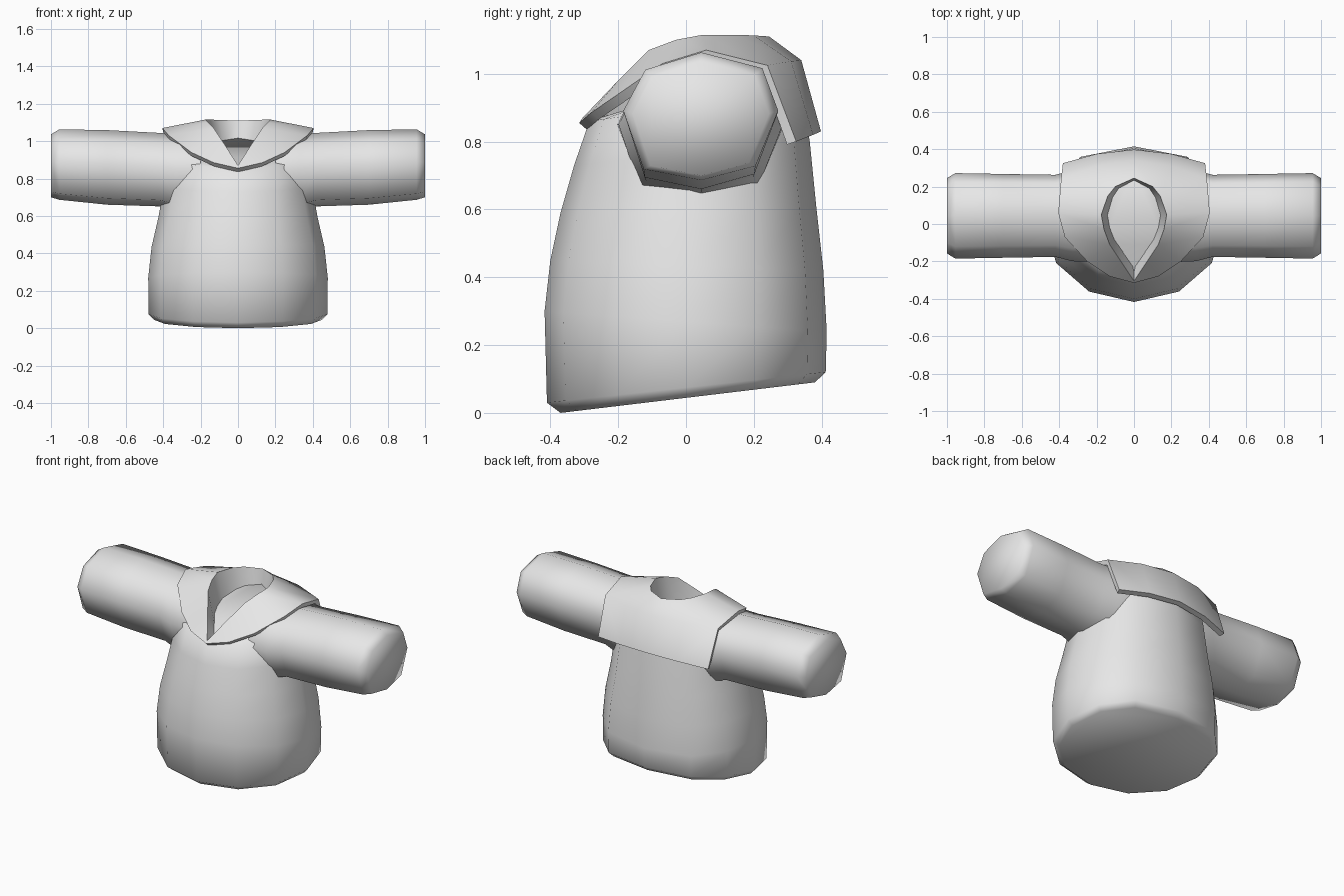
import bpy, bmesh, math

cube = bpy.data.objects.get("Cube")
if cube:
    bpy.data.objects.remove(cube, do_unlink=True)

grey = bpy.data.materials.new("cloth_grey")
grey.use_nodes = True
color = (0.8, 0.8, 0.8, 1)
grey.diffuse_color = color
grey.node_tree.nodes["Principled BSDF"].inputs["Base Color"].default_value = color


def loft(name, rings, closed=True):
    """Skin a list of point rows; closed rows become a capped tube."""
    bm = bmesh.new()
    rows = [[bm.verts.new(p) for p in ring] for ring in rings]
    n = len(rows[0])
    for a, b in zip(rows, rows[1:]):
        for i in range(n if closed else n - 1):
            j = (i + 1) % n
            bm.faces.new((a[i], b[i], b[j], a[j]))
    if closed:
        bm.faces.new(rows[0])
        bm.faces.new(rows[-1])
        bmesh.ops.recalc_face_normals(bm, faces=bm.faces)
    mesh = bpy.data.meshes.new(name)
    bm.to_mesh(mesh)
    bm.free()
    mesh.materials.append(grey)
    obj = bpy.data.objects.new(name, mesh)
    bpy.context.collection.objects.link(obj)
    return obj


def select(obj):
    bpy.ops.object.select_all(action='DESELECT')
    obj.select_set(True)
    bpy.context.view_layer.objects.active = obj


def smooth(obj, degrees):
    select(obj)
    bpy.ops.object.shade_smooth_by_angle(angle=math.radians(degrees))


# Torso: twelve-sided tilted rings (front y, front z, back y, back z, half width)
torso_rings = [
    (-.37, 0, .38, .09, .45),
    (-.41, .03, .412, .12, .478),
    (-.417, .3, .415, .24, .48),
    (-.40, .45, .405, .42, .462),
    (-.37, .59, .385, .6, .425),
    (-.33, .73, .365, .8, .395),
    (-.285, .86, .34, .95, .37),
    (-.24, .875, .28, 1.03, .2),
]


def tilted_ring(yf, zf, yb, zb, w, sides=12):
    """Oval ring, fuller towards the back."""
    ring = []
    for k in range(sides):
        a = math.tau * k / sides
        c, s = math.cos(a), math.sin(a)
        if s > 0:
            c = math.copysign(abs(c) ** .75, c)
        t = (1 + s) / 2
        ring.append((w * c, yf + (yb - yf) * t, zf + (zb - zf) * t))
    return ring


torso = loft("shirt_body", [tilted_ring(*r) for r in torso_rings])
smooth(torso, 75)

# Sleeves: octagon profile (y, z) swept along x, flared at the armhole
octagon = [(0, .2), (.18, .15), (.227, .015), (.16, -.16),
           (0, -.205), (-.17, -.17), (-.23, .015), (-.165, .145)]
# Station: x, y scale, z scale, z shift
stations = [(.2, 1.08, 1, -.03), (.33, 1.06, 1.02, -.03), (.42, .96, .97, -.015),
            (.7, .98, .985, -.003), (.955, 1, .93, .012), (1, .88, .83, .005)]
for side, label in ((1, "left"), (-1, "right")):
    rings = [[(side * x, .045 + y * sy, .865 + dz + z * sz) for y, z in octagon]
             for x, sy, sz, dz in stations]
    smooth(loft(label + "_sleeve", rings), 80)

# Collar half: neck rim, shoulder line and hem of the back flap, front to back
rim = [(0, -.305, .87), (.07, -.2, .98), (.13, -.11, 1.07), (.16, -.03, 1.1),
       (.175, .05, 1.115), (.14, .15, 1.115), (.1, .2, 1.113), (0, .245, 1.11)]
edge = [(0, -.315, .855), (.13, -.28, .885), (.25, -.2, .94), (.37, -.07, 1.03),
        (.405, .06, 1.07), (.39, .24, 1.025), (.2, .31, 1.037), (0, .34, 1.04)]
hem = [(.38, .325, .80), (.2, .375, .82), (0, .398, .83)]

# Sloped neck wall from the rim down to the body top
foot = []
for x, y, z in rim:
    fy = .01 + (y - .01) * (.76 if y < 0 else .95)
    foot.append((x * .8, fy, .865 + (fy + .24) * .3))

collar = loft("collar", [foot, rim, edge], closed=False)
bm = bmesh.new()
bm.from_mesh(collar.data)
bm.verts.ensure_lookup_table()
top = bm.verts[-len(hem):]
low = [bm.verts.new(p) for p in hem]
for i in range(len(hem) - 1):
    bm.faces.new((top[i], low[i], low[i + 1], top[i + 1]))
bm.to_mesh(collar.data)
bm.free()

# Mirror the half and give the cloth its thickness
collar.modifiers.new("mirror", 'MIRROR').use_clip = True
shell = collar.modifiers.new("shell", 'SOLIDIFY')
shell.thickness = .03
shell.offset = -1
select(collar)
for name in ("mirror", "shell"):
    bpy.ops.object.modifier_apply(modifier=name)
smooth(collar, 58)
